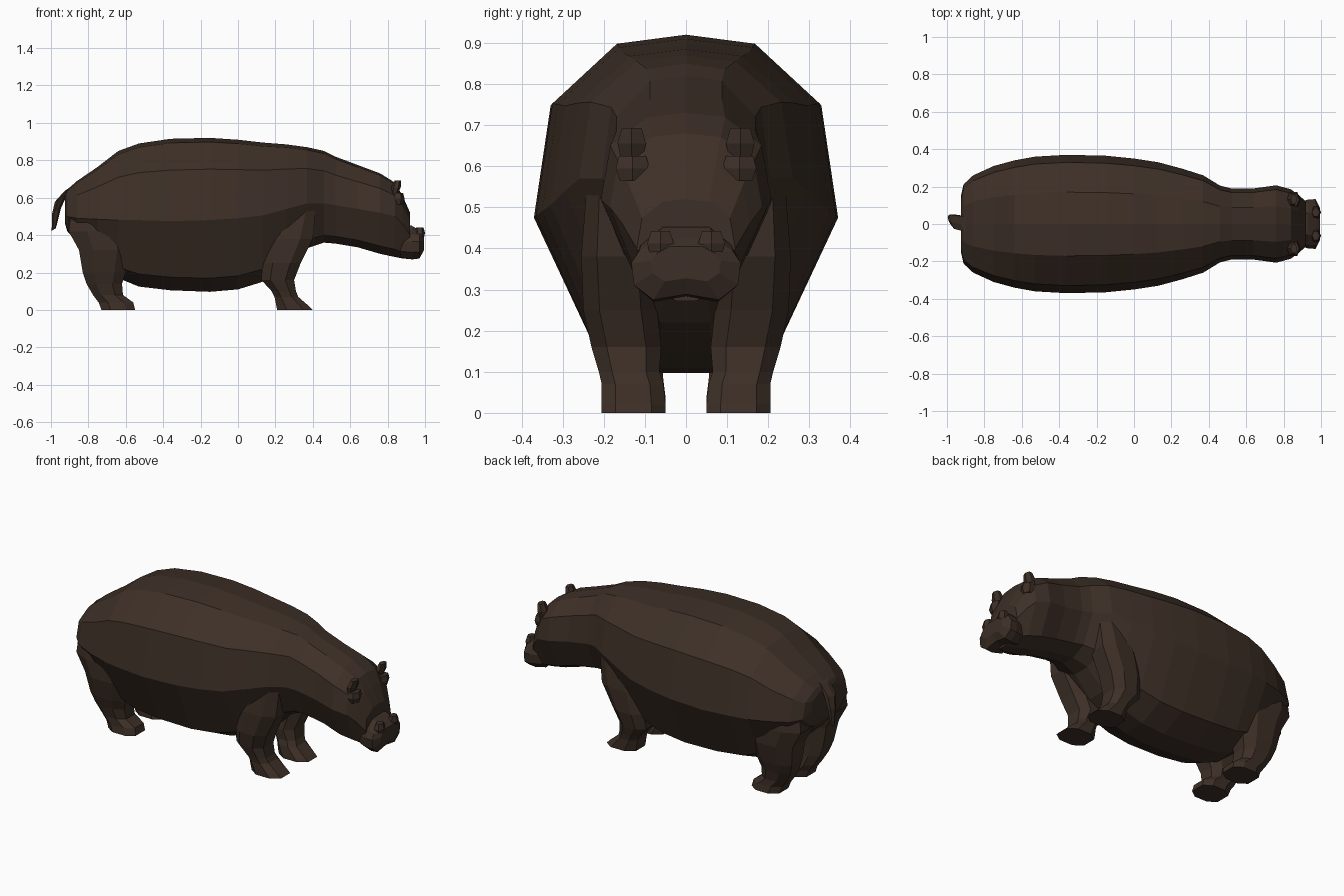
import bpy, bmesh
from math import sin, cos, pi
from mathutils import Vector

cube = bpy.data.objects.get("Cube")
if cube:
    bpy.data.objects.remove(cube)

hide = bpy.data.materials.new("dark brown hide")
colour = (0.047, 0.029, 0.020, 1)
hide.diffuse_color = colour
hide.use_nodes = True
bsdf = next(n for n in hide.node_tree.nodes if n.type == 'BSDF_PRINCIPLED')
bsdf.inputs["Base Color"].default_value = colour
bsdf.inputs["Roughness"].default_value = 0.9


def loft(name, rings, side=1):
    """Skin a list of equal rings, closing both ends; side=-1 mirrors in y."""
    bm = bmesh.new()
    loops = [[bm.verts.new((x, y * side, z)) for x, y, z in r] for r in rings]
    n = len(loops[0])
    for a, b in zip(loops, loops[1:]):
        for i in range(n):
            j = (i + 1) % n
            bm.faces.new((a[i], a[j], b[j], b[i]))
    bm.faces.new(loops[0])
    bm.faces.new(loops[-1])
    bmesh.ops.recalc_face_normals(bm, faces=bm.faces)
    mesh = bpy.data.meshes.new(name)
    bm.to_mesh(mesh)
    bm.free()
    mesh.materials.append(hide)
    obj = bpy.data.objects.new(name, mesh)
    bpy.context.collection.objects.link(obj)
    return obj


def slab_ring(x, top, bottom, w, mid, profile):
    """Symmetric cross-section; profile gives width and height factors."""
    half = [(f * w, mid + h * ((top - mid) if h > 0 else (mid - bottom)))
            for f, h in profile]
    right = [(-y, z) for y, z in reversed(half) if y > 0]
    return [(x, y, z) for y, z in half + right]


# Barrel body, neck and head in one skin: x, top, bottom, half width, widest z
barrel = [(0, 1), (.46, .95), (.89, .62), (1, 0), (.62, -.81), (.2, -1), (0, -1)]
stations = [
    (-.925, .62, .46, .15, .53), (-.912, .645, .42, .21, .50),
    (-.86, .69, .36, .26, .49), (-.75, .765, .26, .31, .485),
    (-.64, .85, .17, .34, .48), (-.53, .89, .125, .36, .48),
    (-.36, .915, .105, .37, .475), (-.15, .92, .097, .365, .48),
    (0, .91, .11, .35, .49), (.13, .895, .15, .33, .505),
    (.26, .885, .22, .295, .54), (.37, .87, .33, .26, .57),
    (.46, .85, .36, .205, .57), (.52, .82, .355, .19, .56),
    (.64, .775, .335, .19, .54), (.76, .73, .30, .207, .52),
    (.84, .68, .283, .185, .50), (.88, .61, .275, .155, .46),
    (.92, .52, .272, .12, .40)]
loft("body_and_head", [slab_ring(*s, barrel) for s in stations])

# Blunt muzzle
box = [(0, 1), (.45, 1), (.85, .5), (1, 0), (.95, -.6), (.6, -1), (0, -.85)]
muzzle = [(.87, .46, .28, .11, .365), (.93, .45, .27, .13, .365),
          (.97, .425, .275, .133, .365), (.995, .405, .32, .085, .37)]
loft("muzzle", [slab_ring(*s, box) for s in muzzle])


def leg_ring(z, x0, x1, y0, y1):
    """Horizontal rectangle with cut corners."""
    cx, cy = (x1 - x0) * .27, (y1 - y0) * .22
    return [(x0 + cx, y0, z), (x1 - cx, y0, z), (x1, y0 + cy, z), (x1, y1 - cy, z),
            (x1 - cx, y1, z), (x0 + cx, y1, z), (x0, y1 - cy, z), (x0, y0 + cy, z)]


front_leg = [(0, .21, .40, .05, .205), (.02, .205, .38, .05, .205),
             (.07, .195, .322, .055, .205), (.10, .18, .31, .065, .212),
             (.16, .125, .30, .06, .23), (.25, .13, .335, .07, .25),
             (.38, .15, .40, .08, .255), (.57, .24, .42, .10, .24)]
hind_leg = [(0, -.73, -.55, .05, .205), (.04, -.745, -.56, .05, .20),
            (.08, -.775, -.615, .055, .20), (.14, -.81, -.62, .06, .215),
            (.20, -.83, -.60, .06, .235), (.32, -.85, -.57, .05, .265),
            (.42, -.905, -.55, .04, .27), (.56, -.89, -.57, .04, .26)]


def lump(name, centre, size, side, top=.6, lean=0):
    """Small six-sided tapered block."""
    c, rings = Vector(centre), []
    for h, s in ((-.5, .75), (0, 1), (.5, top)):
        rings.append([(c.x + lean * h + size[0] / 2 * s * cos(k * pi / 3),
                       c.y + size[1] / 2 * s * sin(k * pi / 3),
                       c.z + size[2] * h) for k in range(6)])
    return loft(name, rings, side)


# Paired parts
for label, side in (("left", 1), ("right", -1)):
    loft(label + "_front_leg", [leg_ring(*r) for r in front_leg], side)
    loft(label + "_hind_leg", [leg_ring(*r) for r in hind_leg], side)
    lump(label + "_ear", (.845, .132, .655), (.05, .08, .075), side, .7, .02)
    lump(label + "_brow", (.855, .13, .595), (.07, .095, .06), side, .8)
    lump(label + "_nostril", (.972, .062, .412), (.056, .075, .06), side, .7)

# Tail hanging from the rump and bending to one side: x, y, z, radius
tail = [(-.89, 0, .66, .045), (-.945, .01, .60, .042),
        (-.97, .025, .53, .03), (-.985, .035, .43, .014)]
loft("tail", [[(x + r * .8 * cos(k * pi / 3), y + r * sin(k * pi / 3),
                z + r * .5 * cos(k * pi / 3)) for k in range(6)]
              for x, y, z, r in tail])
